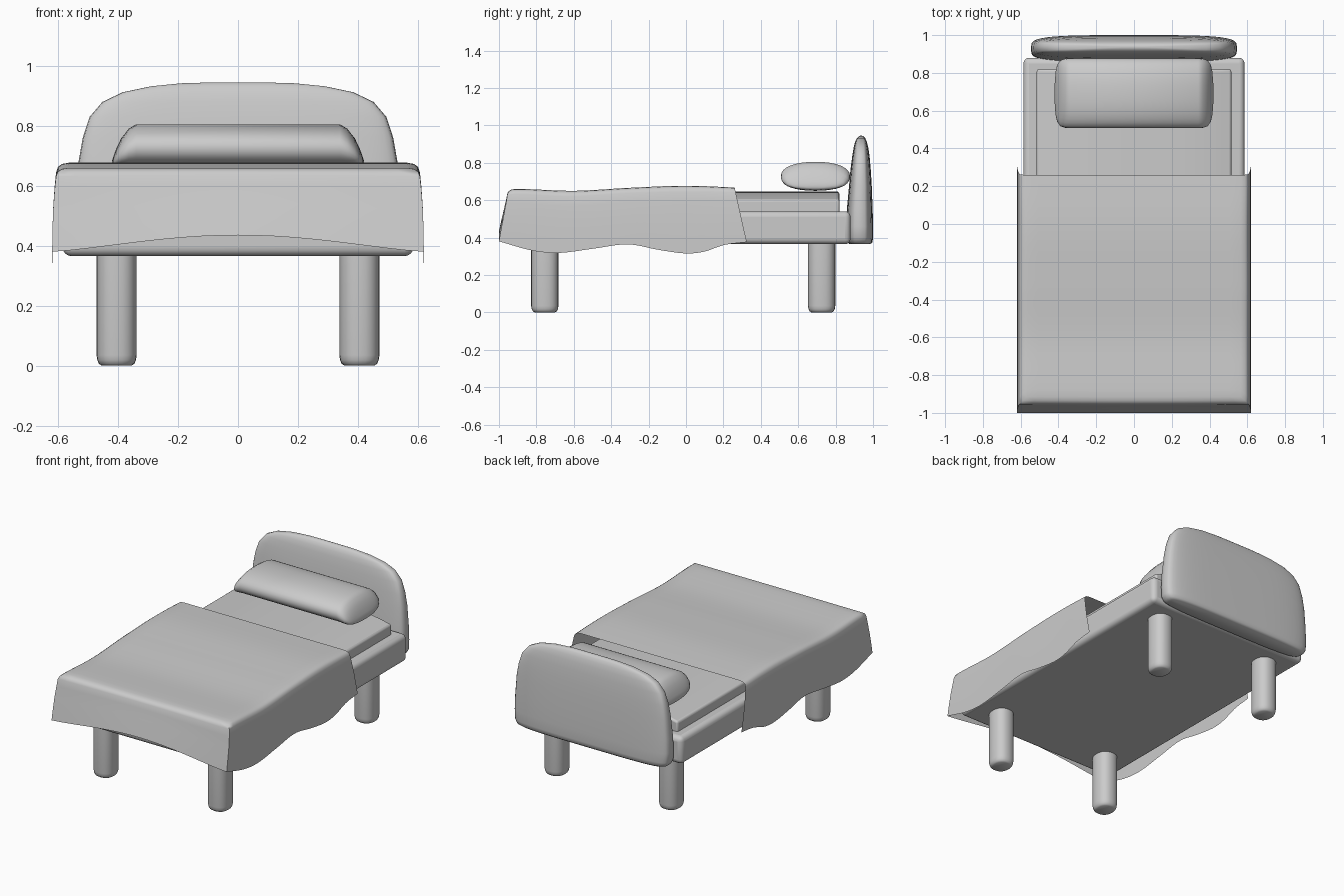
import bpy, bmesh
from math import sin, cos, pi, radians

if "Cube" in bpy.data.objects:
    bpy.data.objects.remove(bpy.data.objects["Cube"])


def finish(name, bm, angle=45):
    bmesh.ops.remove_doubles(bm, verts=bm.verts, dist=1e-5)
    bmesh.ops.recalc_face_normals(bm, faces=bm.faces)
    me = bpy.data.meshes.new(name)
    bm.to_mesh(me)
    bm.free()
    ob = bpy.data.objects.new(name, me)
    bpy.context.collection.objects.link(ob)
    bpy.context.view_layer.objects.active = ob
    ob.select_set(True)
    bpy.ops.object.shade_smooth_by_angle(angle=radians(angle))
    ob.select_set(False)
    return ob


def bevel(ob, width, segments=4):
    m = ob.modifiers.new("bevel", 'BEVEL')
    m.width, m.segments, m.limit_method = width, segments, 'ANGLE'
    m.angle_limit = radians(50)


def loft(name, rings, angle=50):
    bm = bmesh.new()
    vs = [[bm.verts.new(p) for p in r] for r in rings]
    n = len(vs[0])
    for a, b in zip(vs, vs[1:]):
        for i in range(n):
            bm.faces.new((a[i], a[(i + 1) % n], b[(i + 1) % n], b[i]))
    bm.faces.new(vs[0])
    bm.faces.new(vs[-1])
    return finish(name, bm, angle)


def superellipse(a, b, power, n=40):
    pts = []
    for i in range(n):
        c, s = cos(2 * pi * i / n), sin(2 * pi * i / n)
        pts.append((a * (abs(c) ** power) * (1 if c > 0 else -1),
                    b * (abs(s) ** power) * (1 if s > 0 else -1)))
    return pts


def interp(table, t):
    # smooth Catmull-Rom curve through (t, value) pairs
    k = max(i for i in range(len(table) - 1) if table[i][0] <= t + 1e-9)
    p = [table[min(max(k + o, 0), len(table) - 1)] for o in (-1, 0, 1, 2)]
    h = p[2][0] - p[1][0]
    u = (t - p[1][0]) / h
    m1 = (p[2][1] - p[0][1]) / (p[2][0] - p[0][0]) * h
    m2 = (p[3][1] - p[1][1]) / (p[3][0] - p[1][0]) * h
    return ((2*u**3 - 3*u*u + 1) * p[1][1] + (u**3 - 2*u*u + u) * m1
            + (3*u*u - 2*u**3) * p[2][1] + (u**3 - u*u) * m2)


# frame: thick rounded slab
bm = bmesh.new()
bmesh.ops.create_cube(bm, size=1)
for v in bm.verts:
    v.co = (v.co.x * 1.17, -0.025 + v.co.y * 1.81, 0.4525 + v.co.z * 0.175)
bevel(finish("bed_frame", bm), 0.03)

# mattress: crowned section run along the bed
section = [(-0.515, 0.5)] + [(0.515 * k / 10, 0.603 + 0.043 * (1 - abs(k / 10) ** 3))
                             for k in range(-10, 11)] + [(0.515, 0.5)]
bevel(loft("mattress", [[(x, y, z) for x, z in section] for y in (-0.9, 0.82)]), 0.012, 3)

# headboard: stacked rounded sections (z, half width, front y, back y)
levels = [(0.365, 0.505, 0.875, 0.985), (0.375, 0.53, 0.862, 0.997), (0.40, 0.543, 0.857, 1.0),
          (0.46, 0.546, 0.857, 1.0), (0.55, 0.543, 0.86, 0.998), (0.68, 0.532, 0.872, 0.993),
          (0.76, 0.518, 0.879, 0.988), (0.83, 0.495, 0.888, 0.982), (0.88, 0.452, 0.896, 0.975),
          (0.912, 0.385, 0.904, 0.967), (0.932, 0.29, 0.914, 0.958), (0.942, 0.19, 0.924, 0.949),
          (0.945, 0.08, 0.933, 0.940)]
loft("headboard", [[(x, (f + b) / 2 + y, z) for x, y in superellipse(w, (b - f) / 2, 0.5)]
                   for z, w, f, b in levels], 80)

# pillow: oval sections along x (x, half depth, bottom z, top z)
half = [(0.34, 0.185, 0.65, 0.805), (0.365, 0.183, 0.65, 0.79), (0.39, 0.174, 0.652, 0.758),
        (0.407, 0.15, 0.655, 0.722), (0.415, 0.115, 0.658, 0.70), (0.42, 0.05, 0.664, 0.684)]
stations = [(-x, *r) for x, *r in reversed(half)] + half
loft("pillow", [[(x, 0.692 + y, (lo + hi) / 2 + z)
                 for y, z in superellipse(d, (hi - lo) / 2, 0.9, 32)]
                for x, d, lo, hi in stations], 80)

# blanket: draped sheet open at the head end
top_z = [(-1.0, 0.652), (-0.9, 0.66), (-0.6, 0.65), (-0.3, 0.666), (0, 0.677), (0.33, 0.664)]
hem_z = [(-1.0, 0.38), (-0.82, 0.33), (-0.68, 0.318), (-0.5, 0.34), (-0.31, 0.364),
         (-0.15, 0.335), (0, 0.315), (0.1, 0.325), (0.2, 0.36), (0.325, 0.376)]
# drop fraction, half width, front y
drop = [(0, 0.565, -0.915), (0.012, 0.588, -0.935), (0.04, 0.601, -0.948), (0.09, 0.607, -0.955),
        (0.25, 0.612, -0.962), (0.5, 0.617, -0.975), (0.75, 0.619, -0.988), (1, 0.62, -1.0)]


def blanket_point(s, t, row):
    g, w, front = drop[row]
    y = front + (0.26 + 0.065 * g - front) * t
    hem = interp(hem_z, -1 + 1.325 * t)
    if t == 0:
        hem = 0.38 + 0.055 * cos(s * pi / 2) ** 1.3 if abs(s) < 1 else 0.38
    top = interp(top_z, y)
    return s * w, y, top + (hem - top) * g


bm = bmesh.new()


def patch(fn, nu, nv):
    g = [[bm.verts.new(fn(i, j)) for j in range(nv + 1)] for i in range(nu + 1)]
    for i in range(nu):
        for j in range(nv):
            bm.faces.new((g[i][j], g[i + 1][j], g[i + 1][j + 1], g[i][j + 1]))


NX, NY, ND = 20, 32, len(drop) - 1
patch(lambda i, j: blanket_point(2 * i / NX - 1, j / NY, 0), NX, NY)
patch(lambda i, j: blanket_point(2 * i / NX - 1, 0, j), NX, ND)
for side in (-1, 1):
    patch(lambda i, j: blanket_point(side, i / NY, j), NY, ND)
finish("blanket", bm, 50)

# legs: rounded posts
for name, y in (("front_leg", -0.755), ("back_leg", 0.725)):
    for side in (-1, 1):
        rings = [[(side * 0.405 + px * r, y + py * r, z)
                  for px, py in superellipse(0.067, 0.073, 0.85, 24)]
                 for z, r in ((0, 0.75), (0.006, 0.88), (0.018, 0.96), (0.035, 1), (0.42, 1))]
        loft(name + ("_left" if side < 0 else "_right"), rings, 60)
